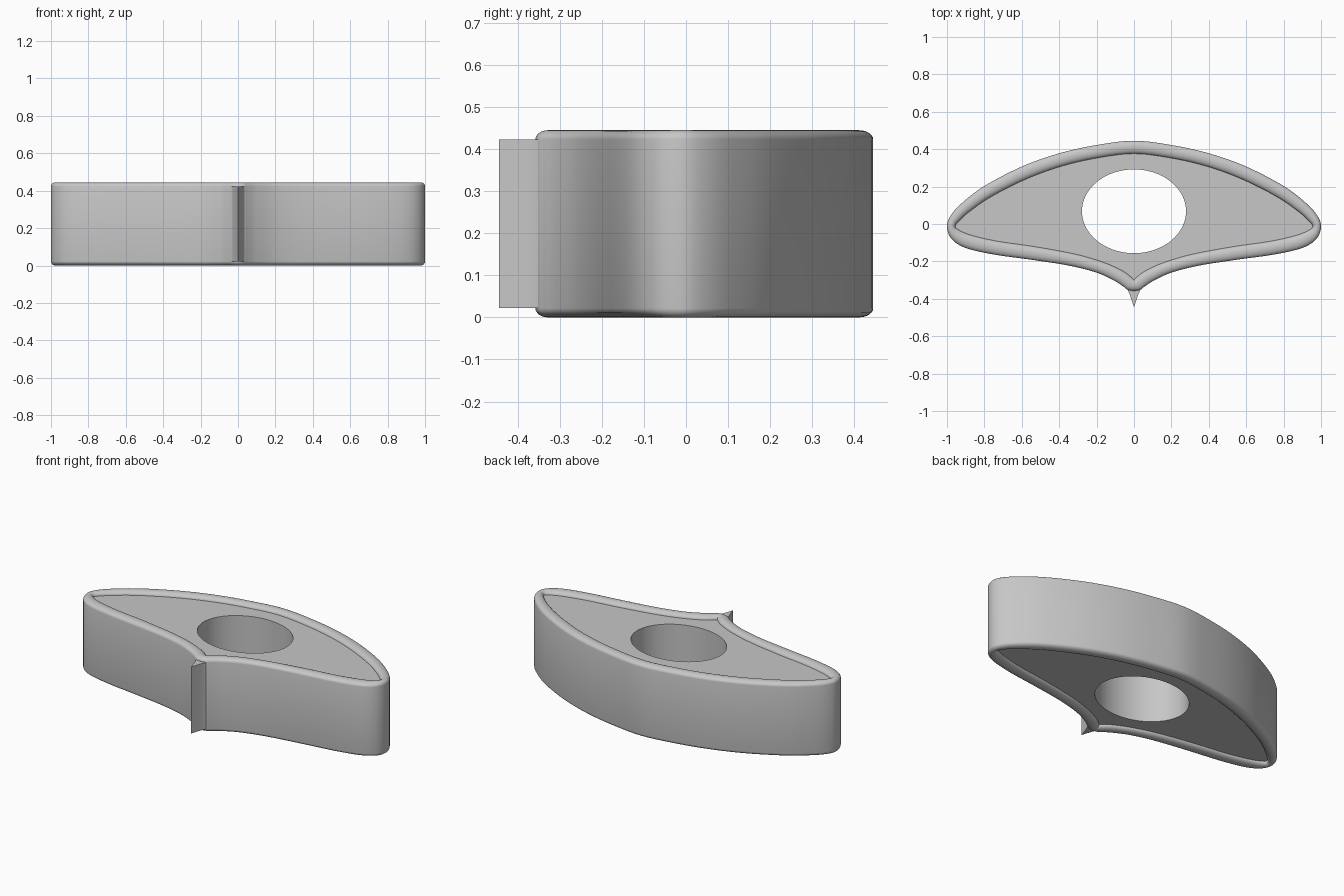
import bpy
import bmesh
from math import sin, cos, pi, atan2, radians
from mathutils import Vector

if "Cube" in bpy.data.objects:
    bpy.data.objects.remove(bpy.data.objects["Cube"], do_unlink=True)

BOTTOM, TOP = 0.022, 0.423      # levels of the recessed flat faces
RIM = 0.022                     # how far the rim stands above them
HOLE = Vector((0, 0.068))
HOLE_RX, HOLE_RY = 0.278, 0.224

grey = bpy.data.materials.new("light grey")
grey.use_nodes = True
grey.diffuse_color = (0.57, 0.57, 0.57, 1)
grey.node_tree.nodes["Principled BSDF"].inputs["Base Color"].default_value = grey.diffuse_color

# Half outlines from the back middle, round the tip, to the front point
outer_half = [(0, .445), (.2, .422), (.4, .378), (.6, .307), (.8, .203), (.92, .112),
              (.98, .045), (1, -.015), (.975, -.08), (.9, -.128), (.75, -.163), (.55, -.191),
              (.35, -.222), (.2, -.26), (.1, -.306), (.055, -.336), (.033, -.352), (0, -.358)]
inner_half = [(0, .376), (.19, .354), (.38, .311), (.57, .243), (.76, .148), (.88, .066),
              (.935, .016), (.955, -.01), (.94, -.03), (.87, -.06), (.73, -.092), (.53, -.121),
              (.31, -.162), (.16, -.206), (.07, -.246), (.035, -.267), (.018, -.281), (0, -.297)]


def smooth_loop(half, steps=6):
    """Spline through the half outline, mirrored into a closed loop."""
    p = [Vector(c) for c in half]
    p = [Vector((-p[1].x, p[1].y))] + p + [2 * p[-1] - p[-2]]
    pts = []
    for a, b, c, d in zip(p, p[1:], p[2:], p[3:]):
        for i in range(steps):
            t = i / steps
            pts.append(0.5 * (2 * b + (c - a) * t + (2 * a - 5 * b + 4 * c - d) * t ** 2
                              + (3 * b - a - 3 * c + d) * t ** 3))
    pts.append(p[-2])
    return pts + [Vector((-v.x, v.y)) for v in reversed(pts[1:-1])]


def finish(bm, name):
    bmesh.ops.recalc_face_normals(bm, faces=bm.faces)
    mesh = bpy.data.meshes.new(name)
    bm.to_mesh(mesh)
    bm.free()
    mesh.materials.append(grey)
    obj = bpy.data.objects.new(name, mesh)
    bpy.context.collection.objects.link(obj)
    bpy.ops.object.select_all(action='DESELECT')
    obj.select_set(True)
    bpy.context.view_layer.objects.active = obj
    bpy.ops.object.shade_smooth_by_angle(angle=radians(40))


# Body: rings run up the wall, over the rim, across the flat and through the hole
outer, inner = smooth_loop(outer_half), smooth_loop(inner_half)
hole = []
for v in inner:
    d = v - HOLE
    a = atan2(d.y / HOLE_RY, d.x / HOLE_RX)
    hole.append(HOLE + Vector((HOLE_RX * cos(a), HOLE_RY * sin(a))))

arc = [(0.5 - 0.5 * cos(pi * i / 12), RIM * sin(pi * i / 12)) for i in range(13)]
rings = [([o.lerp(n, t) for o, n in zip(outer, inner)], TOP + h) for t, h in arc]
rings += [(hole, TOP), (hole, BOTTOM)]
rings += [([o.lerp(n, t) for o, n in zip(outer, inner)], BOTTOM - h) for t, h in reversed(arc)]

bm = bmesh.new()
loops = [[bm.verts.new((v.x, v.y, z)) for v in ring] for ring, z in rings]
for low, high in zip(loops, loops[1:] + loops[:1]):
    for i in range(len(low)):
        j = (i + 1) % len(low)
        bm.faces.new((low[i], low[j], high[j], high[i]))
finish(bm, "body")

# Front fin: a concave-sided wedge ending in a sharp vertical edge
side = [(.045, -.338), (.033, -.353), (.022, -.38), (.011, -.412)]
profile = side + [(0, -.445)] + [(-x, y) for x, y in reversed(side)]
bm = bmesh.new()
base = bm.faces.new([bm.verts.new((x, y, BOTTOM)) for x, y in profile])
lifted = bmesh.ops.extrude_face_region(bm, geom=[base], use_keep_orig=True)["geom"]
bmesh.ops.translate(bm, vec=(0, 0, TOP - BOTTOM),
                    verts=[g for g in lifted if isinstance(g, bmesh.types.BMVert)])
finish(bm, "front_fin")
